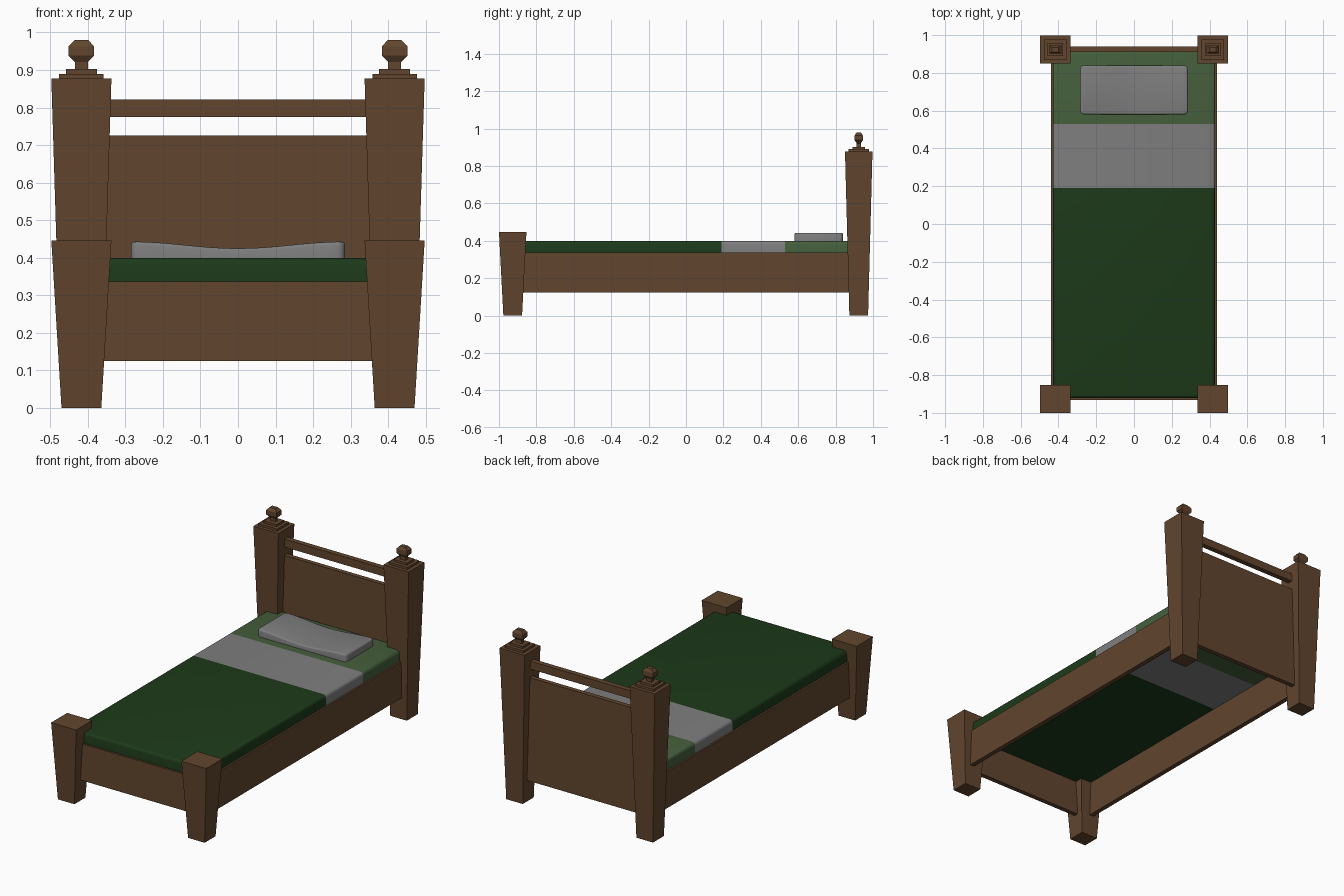
import bpy, bmesh, math
from mathutils import Vector

if "Cube" in bpy.data.objects:
    bpy.data.objects.remove(bpy.data.objects["Cube"])


def material(name, rgb):
    m = bpy.data.materials.new(name)
    m.diffuse_color = (*rgb, 1)
    m.use_nodes = True
    m.node_tree.nodes["Principled BSDF"].inputs["Base Color"].default_value = m.diffuse_color
    return m


WOOD = material("wood", (0.12, 0.06, 0.027))
DARK = material("dark_green", (0.012, 0.042, 0.010))
LIGHT = material("light_green", (0.06, 0.115, 0.045))
LINEN = material("linen", (0.21, 0.21, 0.21))


def finish(bm, name, mat, smooth=False):
    bmesh.ops.recalc_face_normals(bm, faces=bm.faces)
    me = bpy.data.meshes.new(name)
    bm.to_mesh(me)
    bm.free()
    me.materials.append(mat)
    ob = bpy.data.objects.new(name, me)
    bpy.context.collection.objects.link(ob)
    if smooth:
        bpy.context.view_layer.objects.active = ob
        ob.select_set(True)
        bpy.ops.object.shade_smooth_by_angle(angle=math.radians(40))
        ob.select_set(False)
    return ob


def box_bm(x, y, z):
    bm = bmesh.new()
    bmesh.ops.create_cube(bm, size=1)
    for v in bm.verts:
        for i, (a, b) in enumerate((x, y, z)):
            v.co[i] = a if v.co[i] < 0 else b
    return bm


def stack(name, cx, cy, rings):
    """Rectangular turned shape: rings of (z, half x, half y)."""
    bm = bmesh.new()
    loops = [[bm.verts.new((cx + sx * hx, cy + sy * hy, z))
              for sx, sy in ((-1, -1), (1, -1), (1, 1), (-1, 1))]
             for z, hx, hy in rings]
    for a, b in zip(loops, loops[1:]):
        for i in range(4):
            j = (i + 1) % 4
            bm.faces.new((a[i], a[j], b[j], b[i]))
    bm.faces.new(loops[0][::-1])
    bm.faces.new(loops[-1])
    return finish(bm, name, WOOD)


def soft_box(x, y, z, radius, corner):
    """Box with rounded vertical corners and rounded top edges."""
    bm = box_bm(x, y, z)
    if corner:
        up = [e for e in bm.edges if abs(e.verts[0].co.z - e.verts[1].co.z) > 1e-4]
        bmesh.ops.bevel(bm, geom=up, offset=corner, segments=3, profile=0.5, affect='EDGES')
    top = [e for e in bm.edges if all(v.co.z > z[1] - 1e-4 for v in e.verts)]
    bmesh.ops.bevel(bm, geom=top, offset=radius, segments=3, profile=0.5, affect='EDGES')
    return bm


def cut(bm, co, no, clear=False):
    bmesh.ops.bisect_plane(bm, geom=bm.verts[:] + bm.edges[:] + bm.faces[:],
                           plane_co=co, plane_no=no, clear_outer=clear)


# Tapered legs and headposts with stepped caps and finials
foot = [(0, 0.053, 0.05), (0.446, 0.08, 0.0735)]
head = [(0, 0.053, 0.05), (0.877, 0.08, 0.0735),
        (0.877, 0.059, 0.054), (0.890, 0.059, 0.054),
        (0.890, 0.041, 0.034), (0.903, 0.041, 0.034),
        (0.903, 0.017, 0.011), (0.921, 0.017, 0.011),
        (0.938, 0.034, 0.022), (0.963, 0.034, 0.022), (0.980, 0.018, 0.012)]
for s, side in ((-1, "left"), (1, "right")):
    stack(f"front_leg_{side}", s * 0.417, -0.9265, foot)
    stack(f"head_post_{side}", s * 0.417, 0.9235, head)
    # Side rails
    x = sorted((s * 0.413, s * 0.44))
    finish(box_bm(x, (-0.92, 0.92), (0.125, 0.337)), f"side_rail_{side}", WOOD)

# Boards across the bed
finish(box_bm((-0.41, 0.41), (-0.932, -0.905), (0.125, 0.337)), "footboard", WOOD)
finish(box_bm((-0.41, 0.41), (0.913, 0.94), (0.125, 0.725)), "headboard", WOOD)
finish(box_bm((-0.41, 0.41), (0.91, 0.94), (0.775, 0.821)), "headboard_rail", WOOD)

# Mattress in three coloured bands
for name, mat, y0, y1 in (("blanket", DARK, -1, 0.19), ("folded_sheet", LINEN, 0.19, 0.53),
                          ("mattress_cover", LIGHT, 0.53, 1)):
    bm = soft_box((-0.43, 0.43), (-0.921, 0.918), (0.325, 0.4), 0.018, 0)
    cut(bm, (0, y0, 0), (0, -1, 0), True)
    cut(bm, (0, y1, 0), (0, 1, 0), True)
    finish(bm, name, mat, True)

# Pillow, sagging in the middle
bm = soft_box((-0.285, 0.285), (0.58, 0.84), (0.395, 0.443), 0.01, 0.02)
for i in range(-6, 7):
    cut(bm, (i * 0.04, 0, 0), (1, 0, 0))
for v in bm.verts:
    t = (v.co.z - 0.395) / 0.048
    v.co.z -= t * 0.018 * 0.5 * (1 + math.cos(math.pi * min(1, abs(v.co.x) / 0.28)))
finish(bm, "pillow", LINEN, True)
